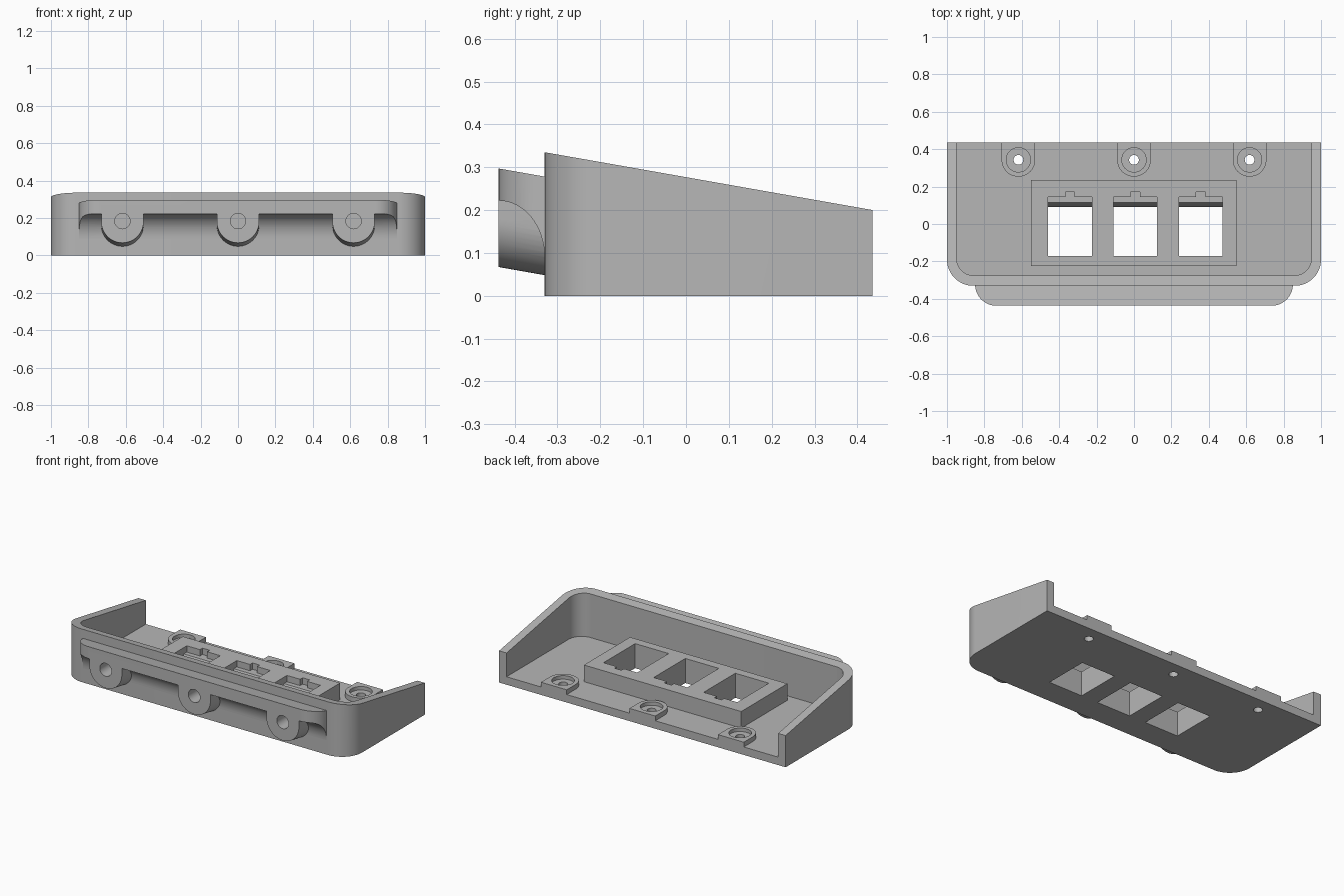
import bpy, bmesh
from math import sin, cos, radians, tan, pi

cube = bpy.data.objects.get("Cube")
if cube:
    bpy.data.objects.remove(cube, do_unlink=True)

grey = bpy.data.materials.new("plain grey")
grey.use_nodes = True
COLOUR = (0.47, 0.47, 0.47, 1)
grey.diffuse_color = COLOUR
grey.node_tree.nodes["Principled BSDF"].inputs["Base Color"].default_value = COLOUR

SLOPE = tan(radians(10))
FRONT, BACK, NOSE = -0.33, 0.435, -0.437
FLOOR, PANEL_TOP, BOSS_TOP = 0.05, 0.155, 0.08


def arc(cx, cy, r, start, end, n=16):
    return [(cx + r * cos(radians(start + (end - start) * i / n)),
             cy + r * sin(radians(start + (end - start) * i / n))) for i in range(n + 1)]


def prism(name, pts, lo, hi, axis="z", shear=0.0):
    """Extrude a closed profile along an axis; shear drops z along y."""
    place = {"x": lambda a, b, d: (d, a, b),
             "y": lambda a, b, d: (a, d, b - shear * (d - lo)),
             "z": lambda a, b, d: (a, b, d)}[axis]
    bm = bmesh.new()
    ends = [[bm.verts.new(place(a, b, d)) for a, b in pts] for d in (lo, hi)]
    for ring in ends:
        bm.faces.new(ring)
    n = len(pts)
    for i in range(n):
        j = (i + 1) % n
        bm.faces.new((ends[0][i], ends[0][j], ends[1][j], ends[1][i]))
    bmesh.ops.recalc_face_normals(bm, faces=bm.faces)
    mesh = bpy.data.meshes.new(name)
    bm.to_mesh(mesh)
    bm.free()
    mesh.materials.append(grey)
    ob = bpy.data.objects.new(name, mesh)
    bpy.context.collection.objects.link(ob)
    return ob


def combine(ob, tools, operation="DIFFERENCE"):
    """Apply boolean tools to an object."""
    for tool in tools:
        mod = ob.modifiers.new("cut", "BOOLEAN")
        mod.operation, mod.object, mod.solver = operation, tool, "EXACT"
    bpy.context.view_layer.update()
    graph = bpy.context.evaluated_depsgraph_get()
    mesh = bpy.data.meshes.new_from_object(ob.evaluated_get(graph))
    ob.modifiers.clear()
    ob.data = mesh


def rect(x0, x1, y0, y1):
    return [(x0, y0), (x1, y0), (x1, y1), (x0, y1)]


def tray_outline(half, front, back, r):
    """Outline with rounded front corners and a square back."""
    return ([(half, back), (-half, back)]
            + arc(-half + r, front + r, r, 180, 270)
            + arc(half - r, front + r, r, 270, 360))


def disc(cx, cy, r):
    return arc(cx, cy, r, 0, 360, 40)[:-1]


cutters, parts = [], []

# Tray shell with open back and sloping wall tops
tray = prism("tray", tray_outline(1, FRONT, BACK, 0.14), 0, 0.5)
cavity = prism("cavity_cutter", tray_outline(0.948, -0.275, BACK + 0.1, 0.09), FLOOR, 0.6)
wedge_top = lambda y: 0.335 - SLOPE * (y - FRONT)
wedge = prism("slope_cutter", [(-0.5, wedge_top(-0.5)), (0.6, wedge_top(0.6)),
                               (0.6, 0.7), (-0.5, 0.7)], -1.2, 1.2, "x")

# Socket openings: catch profile, plus a small notch at the back
windows = []
for cx in (-0.342, 0.007, 0.357):
    catch = [(-0.17, -0.1), (-0.17, 0.3), (0.145, 0.3), (0.145, 0.115),
             (0.115, 0.115), (0.09, 0.06), (0.09, 0.04), (0.115, 0), (0.115, -0.1)]
    windows.append(prism("socket_cutter", catch, cx - 0.117, cx + 0.117, "x"))
    windows.append(prism("notch_cutter", rect(cx - 0.025, cx + 0.025, 0.1, 0.17), 0.115, 0.3))

# Screw holes and counterbores
SCREW_X = (-0.618, 0, 0.618)
SCREW_Y = 0.343
holes = [prism("screw_cutter", disc(x, SCREW_Y, 0.026), -0.1, 0.3) for x in SCREW_X]
bores = [prism("counterbore_cutter", disc(x, SCREW_Y, 0.065), 0.058, 0.3) for x in SCREW_X]
combine(tray, [cavity, wedge] + windows + holes)
parts.append(tray)

# Raised socket panel
panel = prism("socket_panel", rect(-0.55, 0.548, -0.225, 0.235), FLOOR, PANEL_TOP)
combine(panel, windows)
parts.append(panel)

# Screw bosses running to the back edge
for x, hole, bore in zip(SCREW_X, holes, bores):
    outline = arc(x, SCREW_Y, 0.09, 180, 360, 24) + [(x + 0.09, BACK), (x - 0.09, BACK)]
    boss = prism("screw_boss", outline, FLOOR, BOSS_TOP)
    combine(boss, [hole, bore])
    parts.append(boss)

# Front lip: coved underside, rounded plan corners
lip_top = lambda y: 0.297 - SLOPE * (y - NOSE)
INNER = -0.30
cove = [(NOSE + 0.107 * sin(t * pi / 32), 0.09 + 0.132 * cos(t * pi / 32)) for t in range(17)]
lip = prism("front_lip", cove + [(INNER, 0.09), (INNER, lip_top(INNER)), (NOSE, lip_top(NOSE))],
            -0.85, 0.85, "x")
plan = prism("lip_plan_cutter", tray_outline(0.85, NOSE, 0, 0.115), -0.1, 0.6)
combine(lip, [plan], "INTERSECT")

# Mounting lugs under the lip, tilted with it, each with a blind hole
bolt_holes = [prism("bolt_cutter", disc(x, 0.183, 0.041), -0.6, -0.34, "y") for x in SCREW_X]
lugs = []
for x in SCREW_X:
    outline = arc(x, 0.18, 0.113, 180, 360, 28) + [(x + 0.113, 0.25), (x - 0.113, 0.25)]
    lugs.append(prism("mounting_lug", outline, NOSE, INNER, "y", SLOPE))
combine(lip, lugs, "UNION")
combine(lip, bolt_holes)
parts.append(lip)

# Remove the helper solids
for ob in [cavity, wedge, plan] + windows + holes + bores + bolt_holes + lugs:
    bpy.data.objects.remove(ob, do_unlink=True)

# Smooth curved surfaces, sharp edges
bpy.ops.object.select_all(action="DESELECT")
for ob in parts:
    ob.select_set(True)
bpy.context.view_layer.objects.active = tray
bpy.ops.object.shade_smooth_by_angle(angle=radians(25))
